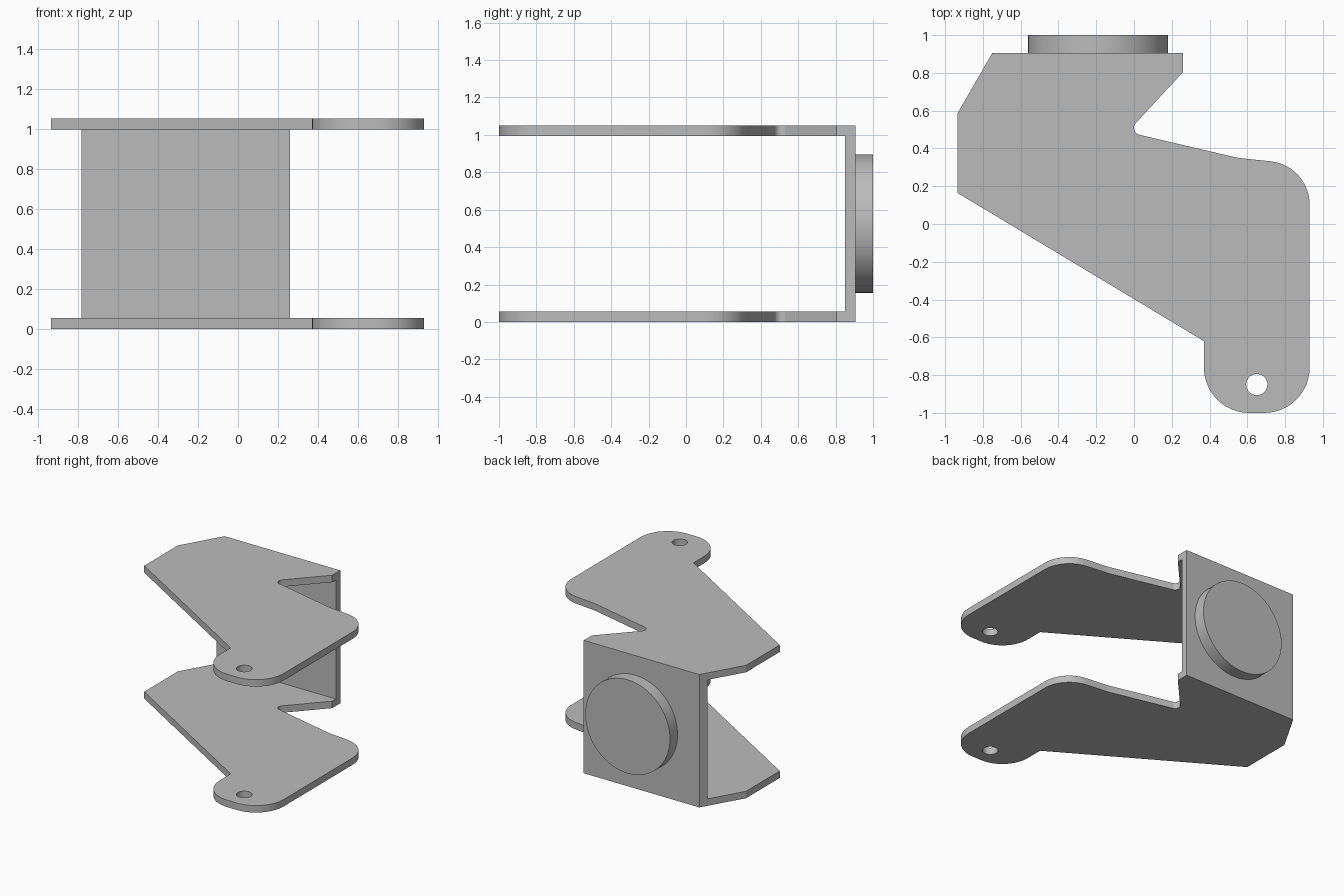
import bpy, bmesh, math
from mathutils import Vector, Matrix

cube = bpy.data.objects.get("Cube")
if cube:
    bpy.data.objects.remove(cube, do_unlink=True)

HEIGHT, SHEET = 1.05, 0.055
BACK_Y = 0.905

steel = bpy.data.materials.new("plain_grey")
steel.use_nodes = True
grey = (0.5, 0.5, 0.5, 1)
steel.diffuse_color = grey
steel.node_tree.nodes["Principled BSDF"].inputs["Base Color"].default_value = grey


def add_object(name, bm):
    bmesh.ops.recalc_face_normals(bm, faces=bm.faces)
    mesh = bpy.data.meshes.new(name)
    bm.to_mesh(mesh)
    bm.free()
    mesh.materials.append(steel)
    obj = bpy.data.objects.new(name, mesh)
    bpy.context.collection.objects.link(obj)
    return obj


def rounded(corners, steps=12):
    """Turn (x, y, radius) corners into an outline with arcs."""
    outline = []
    for i, (x, y, r) in enumerate(corners):
        p = Vector((x, y))
        if r == 0:
            outline.append(p)
            continue
        a = (Vector(corners[i - 1][:2]) - p).normalized()
        b = (Vector(corners[(i + 1) % len(corners)][:2]) - p).normalized()
        half = a.angle(b) / 2
        centre = p + (a + b).normalized() * r / math.sin(half)
        start = p + a * r / math.tan(half) - centre
        end = p + b * r / math.tan(half) - centre
        sweep = math.atan2(start.cross(end), start.dot(end))
        outline += [centre + Matrix.Rotation(sweep * k / steps, 2) @ start
                    for k in range(steps + 1)]
    return outline


def prism(name, outline, z0, z1):
    bm = bmesh.new()
    face = bm.faces.new([bm.verts.new((p.x, p.y, z0)) for p in outline])
    top = bmesh.ops.extrude_face_region(bm, geom=[face])["geom"]
    verts = [g for g in top if isinstance(g, bmesh.types.BMVert)]
    bmesh.ops.translate(bm, verts=verts, vec=(0, 0, z1 - z0))
    return add_object(name, bm)


def cylinder(name, radius, depth, matrix):
    bm = bmesh.new()
    bmesh.ops.create_cone(bm, cap_ends=True, segments=64, radius1=radius,
                          radius2=radius, depth=depth, matrix=matrix)
    return add_object(name, bm)


def activate(obj):
    bpy.ops.object.select_all(action="DESELECT")
    obj.select_set(True)
    bpy.context.view_layer.objects.active = obj


def cut(obj, cutter):
    cutter.hide_render = True
    mod = obj.modifiers.new("cut", "BOOLEAN")
    mod.operation, mod.solver, mod.object = "DIFFERENCE", "EXACT", cutter
    activate(obj)
    bpy.ops.object.modifier_apply(modifier=mod.name)
    bpy.data.objects.remove(cutter, do_unlink=True)


# Bracket: side profile of both arms, extruded to the full height
profile = rounded([
    (-0.75, BACK_Y, 0), (-0.935, 0.585, 0), (-0.935, 0.165, 0),
    (0.37, -0.62, 0), (0.37, -1, 0.24), (0.93, -1, 0.24),
    (0.93, 0.31, 0.23), (0.55, 0.35, 0.5), (-0.034, 0.487, 0.038),
    (0.26, 0.805, 0), (0.26, BACK_Y, 0),
])
bracket = prism("bracket", profile, 0, HEIGHT)

# Hollow between the arms, leaving the back wall
gap = [Vector(p) for p in ((-2, -2), (2, -2), (2, BACK_Y - SHEET), (-2, BACK_Y - SHEET))]
cut(bracket, prism("gap_cutter", gap, SHEET, HEIGHT - SHEET))

# Pivot hole through both arms
cut(bracket, cylinder("hole_cutter", 0.056, 4, Matrix.Translation((0.65, -0.85, 0))))

# Round boss on the back wall
boss = cylinder("round_boss", 0.37, 1 - BACK_Y,
                Matrix.Translation((-0.19, (1 + BACK_Y) / 2, HEIGHT / 2))
                @ Matrix.Rotation(math.pi / 2, 4, "X"))

for part in (bracket, boss):
    activate(part)
    bpy.ops.object.shade_smooth_by_angle(angle=math.radians(30))
